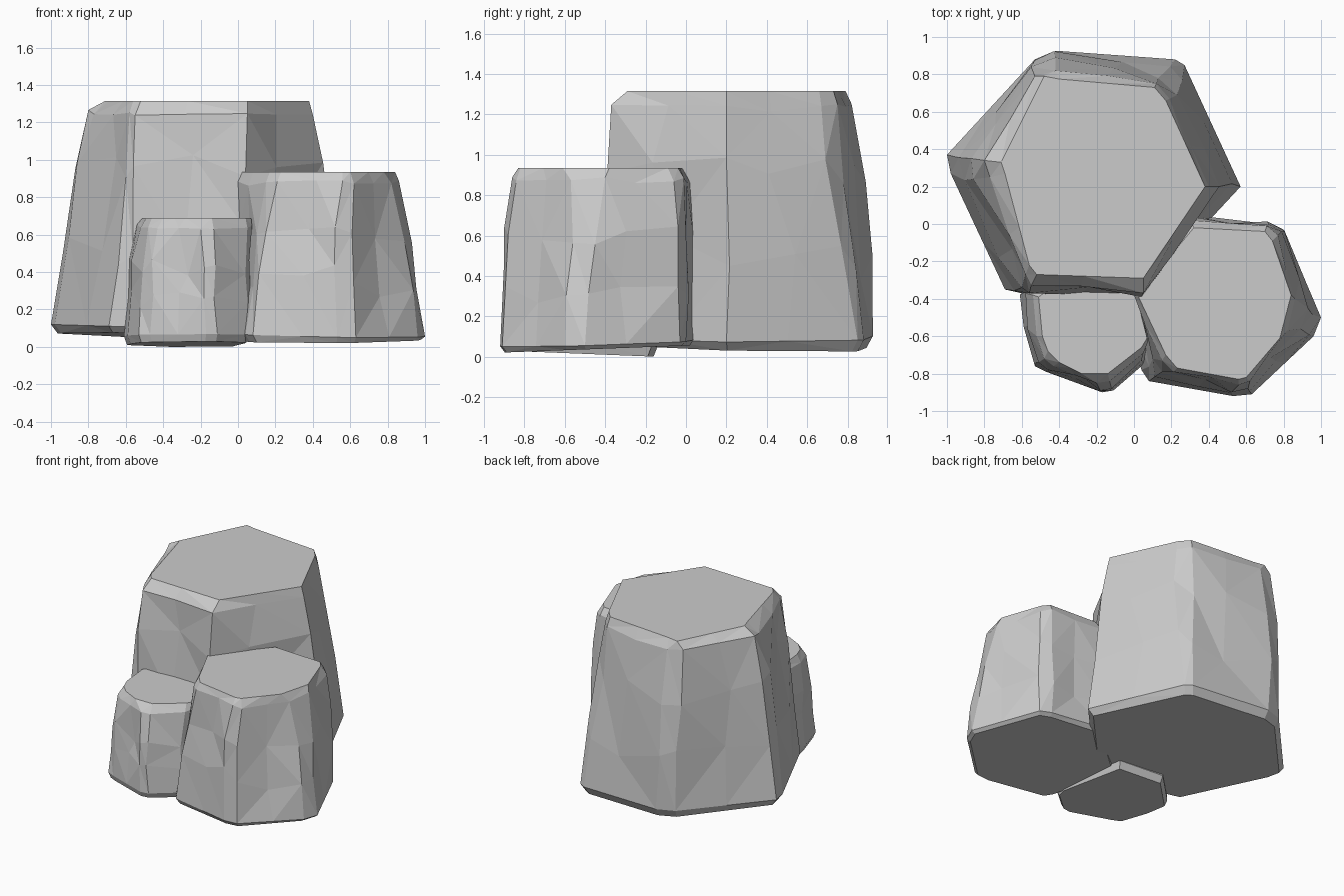
import bpy, bmesh, random
from mathutils import Vector

if "Cube" in bpy.data.objects:
    bpy.data.objects.remove(bpy.data.objects["Cube"])


def split_sides(rings, rng, rough):
    """Add a chipped midpoint to every long side of each ring."""
    n = len(rings[0])
    out = [[] for _ in rings]
    for i in range(n):
        j = (i + 1) % n
        wide = (rings[0][j] - rings[0][i]).length > 0.3
        t = rng.uniform(0.4, 0.6)
        for k, r in enumerate(rings):
            out[k].append(r[i])
            if wide:
                p = r[i].lerp(r[j], t)
                side = (r[j] - r[i]).normalized()
                outward = Vector((side.y, -side.x, 0))
                if k in (1, 2):          # middle rows are the most broken
                    p += outward * rng.uniform(-1.6, 0.5) * rough
                    p += side * rng.uniform(-2.5, 2.5) * rough
                    p.z += rng.uniform(-3, 3) * rough
                elif k == 3:
                    p += outward * rng.uniform(-0.6, 0.4) * rough
                    p.z += rng.uniform(-1, 0.3) * rough
                out[k].append(p)
    return out


def rock(name, levels, under, seed, rough):
    """levels: (z, tilt_x, tilt_y, outline) from foot to cap; under: (z, tilt_x, tilt_y)."""
    rng = random.Random(seed)
    rings = [[Vector((x, y, z + tx * x + ty * y)) for x, y in pts]
             for z, tx, ty, pts in levels]

    # Uneven row of facets between the foot and the waist
    between = []
    for a, b in zip(rings[0], rings[1]):
        p = a.lerp(b, 0.55 + rng.uniform(-0.15, 0.15))
        between.append(p + Vector((rng.uniform(-rough, rough), rng.uniform(-rough, rough), 0)) * 0.7)
    for p in rings[1]:
        p.z += rng.uniform(-2.5, 2.5) * rough
    for p in rings[2]:
        p.z += rng.uniform(-0.8, 0.6) * rough
    rings.insert(1, between)
    rings = split_sides(rings, rng, rough)

    # Underside, drawn in slightly from the foot
    z, tx, ty = under
    mid = sum(rings[0], Vector()) / len(rings[0])
    base = []
    for p in rings[0]:
        q = mid.lerp(p, 0.95)
        base.append(Vector((q.x, q.y, z + tx * q.x + ty * q.y)))
    rings.insert(0, base)

    # Skin the rings, with flat cap and base
    bm = bmesh.new()
    rows = [[bm.verts.new(p) for p in r] for r in rings]
    n = len(base)
    sides = []
    for low, high in zip(rows, rows[1:]):
        for i in range(n):
            j = (i + 1) % n
            sides.append(bm.faces.new((low[i], low[j], high[j], high[i])))
    bm.faces.new(rows[-1])
    bm.faces.new(rows[0][::-1])
    bmesh.ops.triangulate(bm, faces=sides)
    bmesh.ops.recalc_face_normals(bm, faces=bm.faces[:])
    me = bpy.data.meshes.new(name)
    bm.to_mesh(me)
    bm.free()
    ob = bpy.data.objects.new(name, me)
    bpy.context.collection.objects.link(ob)


# Tall rear column
rock("tall_rock", [
    (.09, -.03, 0, [(-1, .37), (-.98, .27), (-.69, -.35), (-.6, -.37), (.04, -.37),
                    (.57, .2), (.27, .85), (.22, .88), (-.4, .925), (-.53, .88)]),
    (.92, 0, 0, [(-.87, .35), (-.86, .24), (-.6, -.34), (-.56, -.37), (.04, -.39),
                 (.455, .2), (.23, .69), (.13, .78), (-.42, .89), (-.55, .84)]),
    (1.25, 0, 0, [(-.8, .34), (-.77, .25), (-.58, -.27), (-.55, -.33), (.05, -.37),
                  (.4, .2), (.19, .67), (.12, .75), (-.42, .82), (-.53, .79)]),
    (1.315, 0, 0, [(-.71, .33), (-.69, .27), (-.56, -.22), (-.52, -.27), (.05, -.29),
                   (.38, .2), (.17, .66), (.11, .73), (-.4, .775), (-.48, .79)]),
], (.05, -.03, -.02), 3, .03)

# Middle column at the right
rock("middle_rock", [
    (.09, -.02, .03, [(.04, -.78), (.08, -.84), (.53, -.92), (.63, -.91), (.96, -.6),
                      (1, -.5), (.8, -.03), (.72, .0), (.3, .05), (-.1, -.3)]),
    (.6, 0, 0, [(.1, -.72), (.15, -.79), (.52, -.9), (.61, -.88), (.89, -.56),
                (.93, -.45), (.79, -.04), (.72, .0), (.3, .04), (.01, -.38)]),
    (.88, 0, 0, [(.15, -.73), (.21, -.79), (.56, -.86), (.62, -.84), (.82, -.57),
                 (.86, -.4), (.77, -.06), (.71, -.01), (.3, .02), (.0, -.38)]),
    (.935, 0, 0, [(.17, -.7), (.23, -.77), (.56, -.83), (.6, -.82), (.78, -.61),
                  (.84, -.38), (.74, -.09), (.7, -.04), (.32, -.02), (.02, -.38)]),
], (.055, 0, .038), 8, .02)

# Small front column
rock("small_rock", [
    (.05, 0, -.02, [(-.61, -.38), (-.59, -.55), (-.53, -.76), (-.47, -.79), (-.17, -.9),
                    (-.11, -.89), (.04, -.76), (.06, -.68), (-.02, -.17), (-.37, -.14)]),
    (.42, 0, 0, [(-.58, -.37), (-.57, -.56), (-.51, -.74), (-.46, -.78), (-.18, -.89),
                 (-.12, -.88), (.04, -.73), (.06, -.66), (.0, -.25), (-.42, -.22)]),
    (.645, 0, 0, [(-.54, -.38), (-.52, -.6), (-.48, -.72), (-.43, -.76), (-.2, -.85),
                  (-.13, -.84), (.05, -.69), (.075, -.63), (.0, -.32), (-.43, -.3)]),
    (.69, 0, 0, [(-.51, -.39), (-.49, -.6), (-.46, -.68), (-.4, -.74), (-.28, -.8),
                 (-.14, -.8), (.04, -.66), (.07, -.61), (.0, -.34), (-.41, -.32)]),
], (-.006, 0, -.04), 5, .02)
